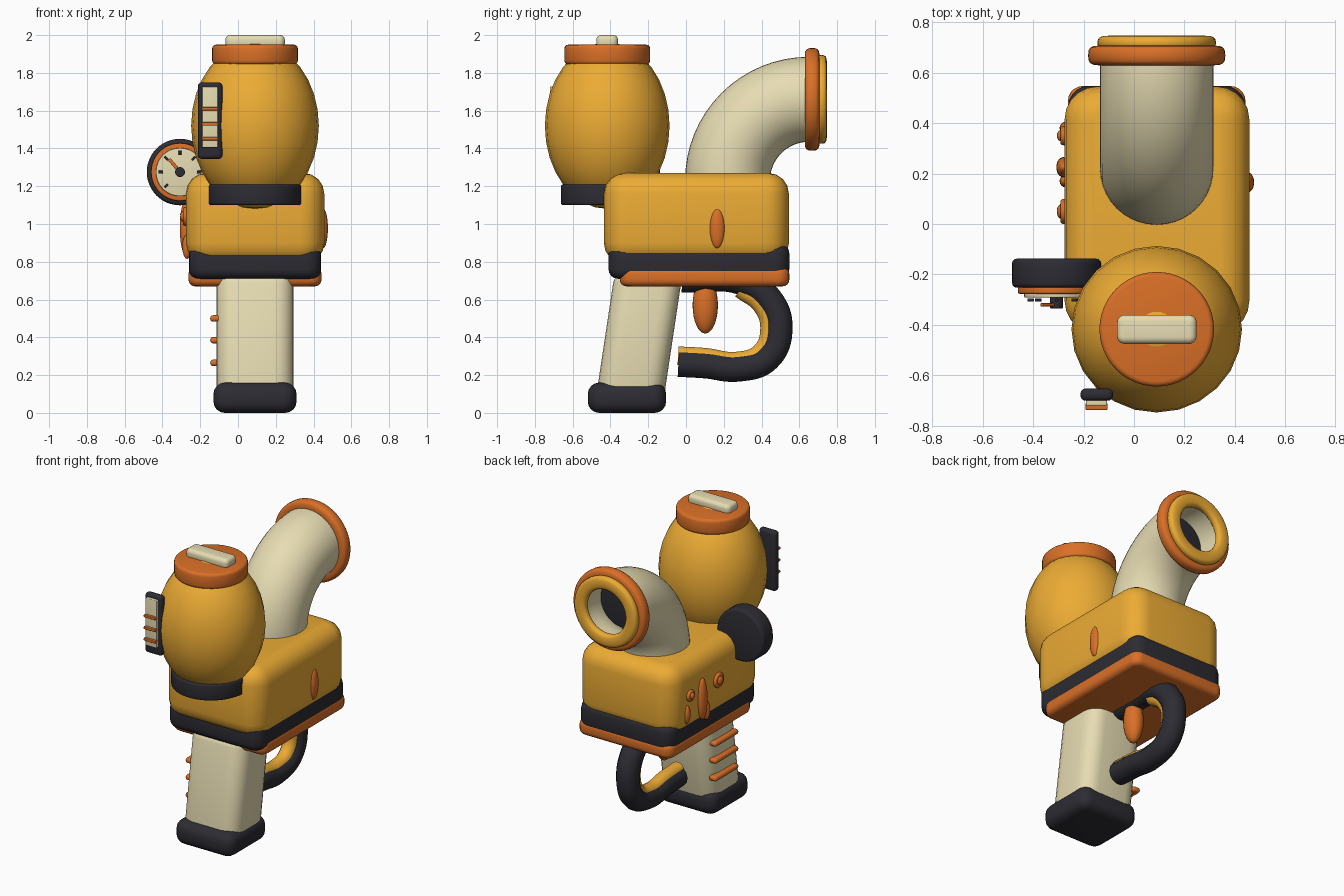
import bpy, bmesh, math
from mathutils import Matrix, Vector

if "Cube" in bpy.data.objects:
    bpy.data.objects.remove(bpy.data.objects["Cube"])

CX = 0.09  # centre plane of the main parts


def material(name, rgb):
    m = bpy.data.materials.new(name)
    m.diffuse_color = (*rgb, 1)
    m.use_nodes = True
    m.node_tree.nodes["Principled BSDF"].inputs["Base Color"].default_value = m.diffuse_color
    return m


YELLOW = material("yellow", (0.84, 0.41, 0.035))
ORANGE = material("orange", (0.70, 0.16, 0.02))
CREAM = material("cream", (0.80, 0.72, 0.45))
DARK = material("dark", (0.025, 0.025, 0.033))


def finish(name, bm, mat, angle=40):
    bmesh.ops.recalc_face_normals(bm, faces=bm.faces)
    me = bpy.data.meshes.new(name)
    bm.to_mesh(me)
    bm.free()
    ob = bpy.data.objects.new(name, me)
    bpy.context.collection.objects.link(ob)
    me.materials.append(mat)
    bpy.ops.object.select_all(action='DESELECT')
    bpy.context.view_layer.objects.active = ob
    ob.select_set(True)
    bpy.ops.object.shade_smooth_by_angle(angle=math.radians(angle))
    return ob


def box(name, lo, hi, mat, bevel=0.02, upright=0, shear=0, seg=4):
    """Rounded box; upright rounds vertical edges first, shear leans it along y."""
    lo, hi = Vector(lo), Vector(hi)
    bm = bmesh.new()
    bmesh.ops.create_cube(bm, size=1)
    for v in bm.verts:
        v.co = Vector([c * s for c, s in zip(v.co, hi - lo)]) + (lo + hi) / 2
    if upright:
        es = [e for e in bm.edges if abs(e.verts[0].co.z - e.verts[1].co.z) > 1e-4]
        bmesh.ops.bevel(bm, geom=es, offset=upright, segments=5, profile=0.5, affect='EDGES')
        es = [e for e in bm.edges if abs(e.verts[0].co.z - e.verts[1].co.z) < 1e-4]
    else:
        es = bm.edges[:]
    bmesh.ops.bevel(bm, geom=es, offset=bevel, segments=seg, profile=0.5, affect='EDGES')
    for v in bm.verts:
        v.co.y += shear * (v.co.z - lo.z)
    return finish(name, bm, mat)


def ball(name, loc, radii, mat, u=24, v=16):
    bm = bmesh.new()
    bmesh.ops.create_uvsphere(bm, u_segments=u, v_segments=v, radius=1,
                              matrix=Matrix.Translation(loc) @ Matrix.Diagonal((*radii, 1)))
    return finish(name, bm, mat, 60)


def disc(name, loc, r, depth, mat, axis='Z', bevel=0.01, seg=48):
    rot = {'Z': Matrix(), 'Y': Matrix.Rotation(math.pi / 2, 4, 'X'),
           'X': Matrix.Rotation(math.pi / 2, 4, 'Y')}[axis]
    bm = bmesh.new()
    bmesh.ops.create_cone(bm, cap_ends=True, segments=seg, radius1=r, radius2=r, depth=depth)
    es = [e for e in bm.edges if any(len(f.verts) > 4 for f in e.link_faces)]
    bmesh.ops.bevel(bm, geom=es, offset=bevel, segments=3, profile=0.5, affect='EDGES')
    bm.transform(Matrix.Translation(loc) @ rot)
    return finish(name, bm, mat)


def skin(name, rings, mat, closed):
    bm = bmesh.new()
    vs = [[bm.verts.new(p) for p in r] for r in rings]
    n = len(vs[0])
    for i in range(len(vs) if closed else len(vs) - 1):
        a, b = vs[i], vs[(i + 1) % len(vs)]
        for j in range(n):
            bm.faces.new((a[j], a[(j + 1) % n], b[(j + 1) % n], b[j]))
    return finish(name, bm, mat)


def ring(name, loc, r_in, r_out, depth, mat):
    """Ring around the y axis with a rounded, squarish section."""
    rings = []
    for i in range(16):
        a = 2 * math.pi * i / 16
        c, s = [math.copysign(abs(t) ** 0.7, t) for t in (math.cos(a), math.sin(a))]
        r = (r_in + r_out) / 2 + c * (r_out - r_in) / 2
        rings.append([(loc[0] + r * math.cos(2 * math.pi * j / 48), loc[1] + s * depth / 2,
                       loc[2] + r * math.sin(2 * math.pi * j / 48)) for j in range(48)])
    return skin(name, rings, mat, True)


def rod(name, pts, r, mat):
    cu = bpy.data.curves.new(name, 'CURVE')
    cu.dimensions = '3D'
    cu.bevel_depth, cu.bevel_resolution, cu.resolution_u = r, 5, 8
    cu.use_fill_caps = True
    sp = cu.splines.new('BEZIER')
    sp.bezier_points.add(len(pts) - 1)
    for b, (y, z) in zip(sp.bezier_points, pts):
        b.co = (CX, y, z)
        b.handle_left_type = b.handle_right_type = 'AUTO'
    cu.materials.append(mat)
    ob = bpy.data.objects.new(name, cu)
    bpy.context.collection.objects.link(ob)
    return ob


# Body, belt and base plate
box("body", (-0.275, -0.435, 0.79), (0.457, 0.545, 1.27), YELLOW, 0.11, 0.13)
box("belt", (-0.26, -0.41, 0.71), (0.44, 0.547, 0.895), DARK, 0.05, 0.08)
box("base_plate", (-0.262, -0.35, 0.67), (0.442, 0.547, 0.772), ORANGE, 0.035, 0.06)

# Grip with foot and side ribs
box("grip", (-0.115, -0.48, 0.06), (0.295, -0.12, 0.73), CREAM, 0.04, 0.1, 0.15)
box("grip_foot", (-0.13, -0.52, 0), (0.31, -0.105, 0.16), DARK, 0.06, 0.07)
for i, z in enumerate((0.265, 0.385, 0.5)):
    box(f"grip_rib_{i}", (-0.147, -0.36, z - 0.017), (-0.09, -0.11, z + 0.017), ORANGE, 0.015)

# Trigger and guard
ball("trigger", (CX, 0.102, 0.57), (0.06, 0.067, 0.15), ORANGE)
rod("trigger_guard", [(-0.04, 0.263), (0.1, 0.255), (0.28, 0.238), (0.43, 0.29), (0.492, 0.45),
                      (0.44, 0.6), (0.3, 0.695), (-0.02, 0.71)], 0.074, DARK)
rod("guard_liner", [(-0.042, 0.303), (0.1, 0.295), (0.27, 0.275), (0.395, 0.32), (0.442, 0.45),
                    (0.4, 0.57), (0.29, 0.655)], 0.05, YELLOW)

# Hollow elbow tube
path = [(0.22, 1.1, 0)]
for i in range(17):
    a = math.pi / 2 * i / 16
    path.append((0.64 - 0.43 * math.cos(a) + 0.01, 1.23 + 0.43 * math.sin(a), a))
path.append((0.72, 1.66, math.pi / 2))
loops = []
for r, p in [(0.225, q) for q in path] + [(0.165, q) for q in reversed(path)]:
    y, z, a = p
    loops.append([(CX + r * math.sin(2 * math.pi * j / 40),
                   y - r * math.cos(2 * math.pi * j / 40) * math.cos(a),
                   z + r * math.cos(2 * math.pi * j / 40) * math.sin(a)) for j in range(40)])
skin("elbow_tube", loops, CREAM, True)
ring("mouth_collar", (CX, 0.668, 1.66), 0.19, 0.272, 0.078, ORANGE)
ring("mouth_lip", (CX, 0.718, 1.66), 0.15, 0.235, 0.056, YELLOW)
disc("tube_plug", (CX, 0.54, 1.65), 0.165, 0.02, DARK, 'Y', 0.003)

# Tank with band, cap and cap handle
ball("tank", (CX, -0.417, 1.52), (0.338, 0.33, 0.44), YELLOW)
disc("tank_band", (CX, -0.417, 1.155), 0.245, 0.11, DARK, bevel=0.012)
disc("tank_cap", (CX, -0.417, 1.897), 0.227, 0.105, ORANGE, bevel=0.02)
box("cap_handle", (-0.067, -0.475, 1.93), (0.248, -0.36, 2.0), CREAM, 0.025, 0.03)

# Level strip on the tank front
box("level_plate", (-0.212, -0.70, 1.345), (-0.083, -0.652, 1.75), DARK, 0.02)
box("level_window", (-0.19, -0.72, 1.405), (-0.107, -0.69, 1.727), CREAM, 0.005)
for i, z in enumerate((1.452, 1.53, 1.61)):
    box(f"level_mark_{i}", (-0.192, -0.737, z - 0.009), (-0.105, -0.71, z + 0.009), ORANGE, 0.004)

# Round dial at the left
DX, DZ = -0.307, 1.275
disc("dial_case", (DX, -0.195, DZ), 0.176, 0.115, DARK, 'Y', 0.018)
disc("dial_rim", (DX, -0.26, DZ), 0.153, 0.034, ORANGE, 'Y', 0.008)
disc("dial_face", (DX, -0.28, DZ), 0.128, 0.022, CREAM, 'Y', 0.004)


def dial_bar(name, deg, r0, r1, w, y, mat):
    ob = box(name, (r0, -0.006, -w), (r1, 0.006, w), mat, 0.002, seg=2)
    ob.matrix_world = Matrix.Translation((DX, y, DZ)) @ Matrix.Rotation(-math.radians(deg), 4, 'Y')


for i in range(7):
    dial_bar(f"dial_tick_{i}", -45 + 45 * i, 0.09, 0.115, 0.007, -0.301, DARK)
dial_bar("dial_needle", 130, -0.01, 0.09, 0.009, -0.32, ORANGE)
disc("dial_hub", (DX, -0.312, DZ), 0.026, 0.046, DARK, 'Y', 0.006, 24)

# Side controls
ball("right_knob", (0.45, 0.165, 0.977), (0.026, 0.04, 0.105), ORANGE)
ball("left_lever", (-0.28, 0.225, 0.98), (0.028, 0.04, 0.14), ORANGE)
for i, (y, z, s) in enumerate(((0.35, 1.05, 0.038), (0.05, 1.04, 0.05))):
    disc(f"left_button_{i}", (-0.272, y, z), s, 0.04, ORANGE, 'X', 0.012, 24)
    ball(f"left_button_cap_{i}", (-0.288, y, z), (0.018, s * 0.6, s * 0.6), ORANGE, 16, 8)
for i, (y, z) in enumerate(((0.38, 0.93), (0.17, 0.88))):
    ball(f"left_stud_{i}", (-0.27, y, z), (0.025, 0.025, 0.065), ORANGE, 16, 8)
